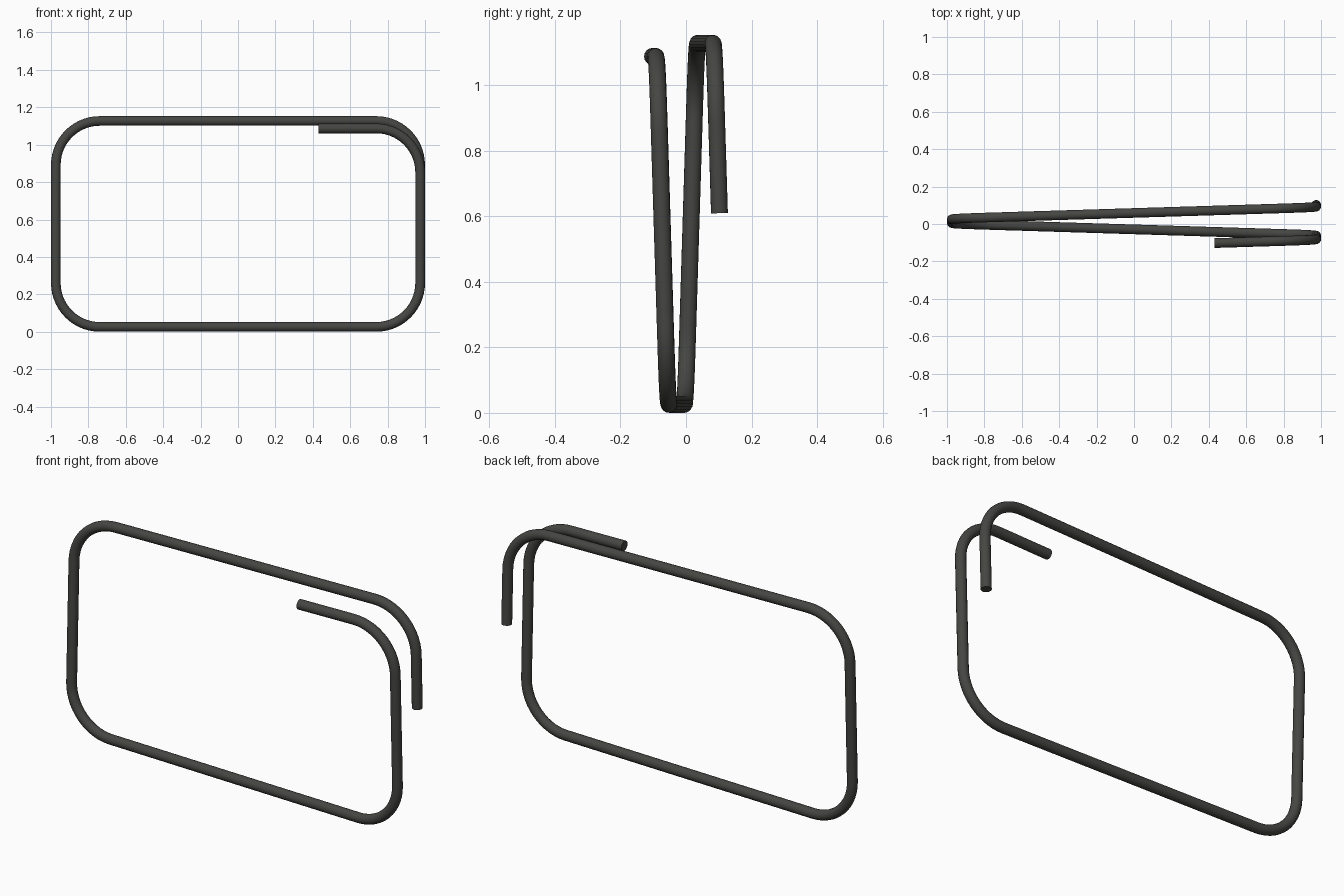
import bpy
from math import cos, sin, radians

if "Cube" in bpy.data.objects:
    bpy.data.objects.remove(bpy.data.objects["Cube"])

ROD = 0.026          # rod radius
R = 0.235            # corner bend radius
X, LOW, TOP = 0.974, ROD, 1.127
START_Z = 1.087      # the inner tail sits slightly lower than the top bar


def bend(cx, cz, a0, steps=14):
    """Clockwise quarter bend in the front plane, starting at angle a0."""
    return [(cx + R * cos(radians(a0 - 90 * i / steps)),
             cz + R * sin(radians(a0 - 90 * i / steps))) for i in range(steps + 1)]


# Path seen from the front: tail, four corners clockwise, then overlapping corner and end
flat = [(0.43, START_Z)]
flat += bend(X - R, START_Z - R, 90)
flat += bend(X - R, LOW + R, 0)
flat += bend(-X + R, LOW + R, -90)
flat += bend(-X + R, TOP - R, 180)
flat += bend(X - R, TOP - R, 90)
flat += [(X, 0.609)]

# Steady drift in y along the length makes the loop a shallow coil
dist = [0.0]
for (x0, z0), (x1, z1) in zip(flat, flat[1:]):
    dist.append(dist[-1] + ((x1 - x0) ** 2 + (z1 - z0) ** 2) ** 0.5)
Y0, Y1 = -0.102, 0.102
path = [(x, Y0 + (Y1 - Y0) * d / dist[-1], z) for (x, z), d in zip(flat, dist)]

# Round rod swept along the path, with flat capped ends
curve = bpy.data.curves.new("bent_rod", 'CURVE')
curve.dimensions = '3D'
curve.bevel_depth = ROD
curve.bevel_resolution = 6
curve.use_fill_caps = True
spline = curve.splines.new('POLY')
spline.points.add(len(path) - 1)
for p, co in zip(spline.points, path):
    p.co = (*co, 1.0)
rod = bpy.data.objects.new("bent_rod", curve)
bpy.context.collection.objects.link(rod)

# Dark metal
mat = bpy.data.materials.new("dark_metal")
mat.diffuse_color = (0.06, 0.06, 0.055, 1.0)
mat.use_nodes = True
mat.node_tree.nodes["Principled BSDF"].inputs["Base Color"].default_value = mat.diffuse_color
curve.materials.append(mat)

# Convert to a smooth mesh with crisp end rims
bpy.context.view_layer.objects.active = rod
rod.select_set(True)
bpy.ops.object.convert(target='MESH')
bpy.ops.object.shade_smooth_by_angle(angle=radians(40))
